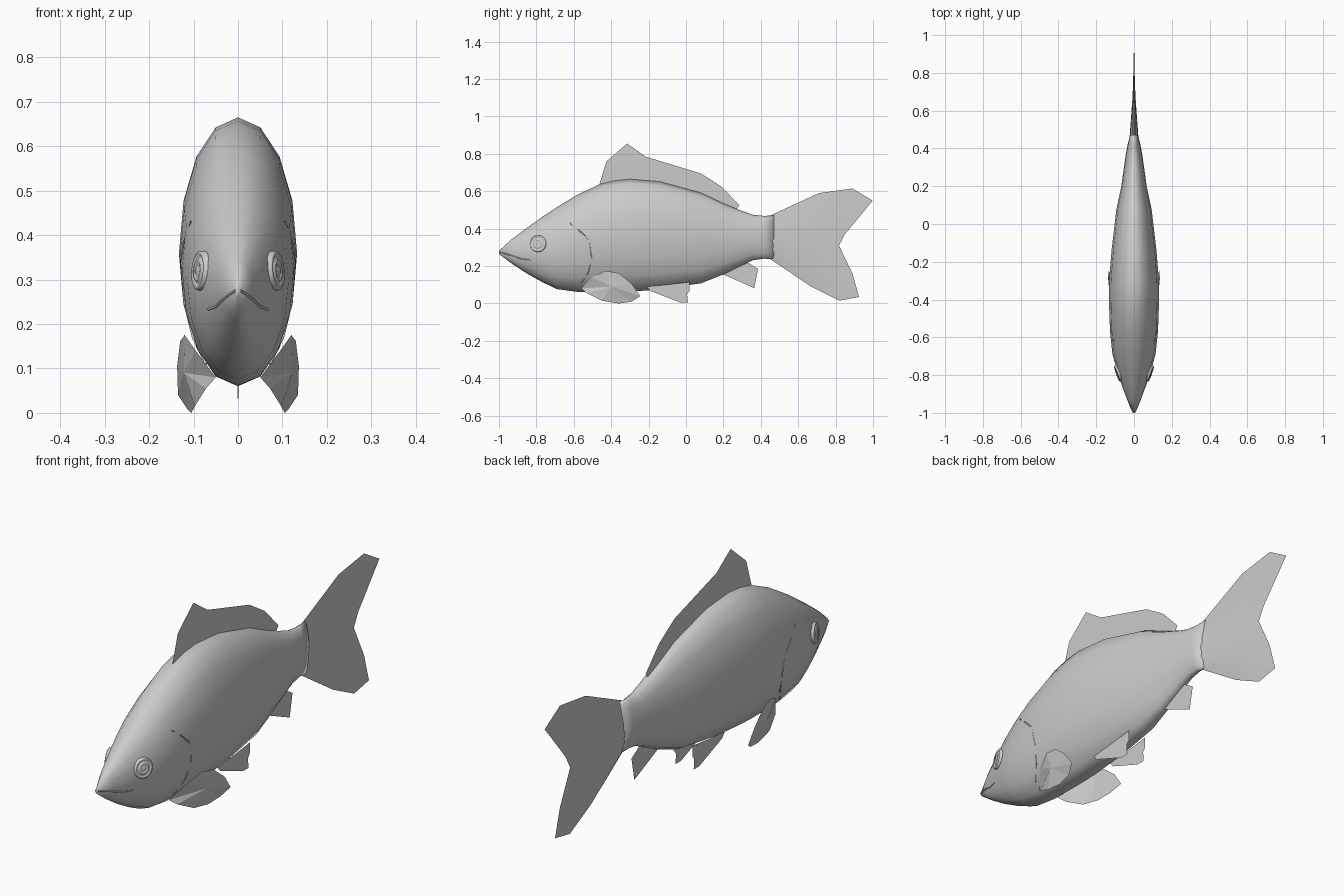
import bpy, bmesh, math
from mathutils import Vector, Matrix

if "Cube" in bpy.data.objects:
    bpy.data.objects.remove(bpy.data.objects["Cube"])


def make(name, verts, faces, smooth=True):
    me = bpy.data.meshes.new(name)
    me.from_pydata([tuple(v) for v in verts], [], faces)
    bm = bmesh.new()
    bm.from_mesh(me)
    bmesh.ops.recalc_face_normals(bm, faces=bm.faces)
    bm.to_mesh(me)
    bm.free()
    ob = bpy.data.objects.new(name, me)
    bpy.context.collection.objects.link(ob)
    for p in me.polygons:
        p.use_smooth = smooth
    return ob


# Body sections: y, top z, bottom z, half width
SECT = [(-1, .282, .264, .004), (-.93, .345, .212, .036), (-.85, .405, .16, .066),
        (-.77, .462, .115, .092), (-.69, .515, .077, .114), (-.58, .582, .062, .126),
        (-.46, .638, .06, .131), (-.38, .657, .06, .133), (-.3, .665, .063, .132),
        (-.14, .652, .075, .119), (.08, .592, .108, .093), (.2, .535, .155, .067),
        (.29, .498, .2, .055), (.36, .474, .232, .045), (.42, .468, .24, .034),
        (.47, .472, .235, .022)]
N = 16
verts, faces = [], []
for y, t, b, w in SECT:
    for i in range(N):
        a = 2 * math.pi * i / N
        verts.append((w * math.sin(a), y, (t + b) / 2 + (t - b) / 2 * math.cos(a)))
for s in range(len(SECT) - 1):
    for i in range(N):
        j = (i + 1) % N
        faces.append((s * N + i, s * N + j, s * N + N + j, s * N + N + i))
faces += [tuple(range(N)), tuple(range(len(verts) - N, len(verts)))]
make("body", verts, faces)


def surface_x(y, z):
    """Half width of the body at a given y and z."""
    for p, q in zip(SECT, SECT[1:]):
        if y <= q[0]:
            f = (y - p[0]) / (q[0] - p[0])
            t, b, w = (p[k] + (q[k] - p[k]) * f for k in (1, 2, 3))
            c = (z - (t + b) / 2) / ((t - b) / 2)
            return w * math.sqrt(max(0, 1 - c * c)) * .985
    return 0


# Tail: rows from upper edge to lower edge, each root / middle / trailing edge
ROWS = [[(.45, .47), (.71, .59), (.89, .615)], [(.45, .42), (.72, .50), (.998, .55)],
        [(.45, .38), (.68, .41), (.85, .37)], [(.45, .34), (.67, .32), (.818, .31)],
        [(.45, .30), (.68, .22), (.89, .16)], [(.45, .265), (.67, .14), (.925, .035)],
        [(.45, .237), (.67, .09), (.82, .015)]]
verts, faces = [], []
for side in (1, -1):
    base = len(verts)
    for r, row in enumerate(ROWS):
        for c, (y, z) in enumerate(row):
            edge = math.sin(math.pi * r / 6)
            verts.append((side * (.024, .008, 0)[c] * edge, y, z))
    for r in range(6):
        for c in range(2):
            k = base + r * 3 + c
            faces.append((k, k + 1, k + 4, k + 3))
make("tail_fin", verts, faces)


# Flat fins
def flat_fin(name, pts, x=0.0):
    make(name, [(x, y, z) for y, z in pts], [tuple(range(len(pts)))], False)


flat_fin("dorsal_fin", [(-.465, .63), (-.425, .76), (-.315, .855), (-.215, .785),
                        (.08, .695), (.19, .625), (.285, .525), (.26, .49),
                        (.08, .57), (-.14, .63), (-.3, .64)])
flat_fin("anal_fin", [(.2, .155), (.365, .082), (.385, .185), (.32, .225), (.25, .21)])

# Paired fins, eyes, mouth and gill lines
PECTORAL = [(.05, -.56, .08), (.095, -.5, .14), (.12, -.43, .175), (.13, -.36, .162),
            (.137, -.29, .105), (.135, -.245, .04), (.115, -.29, .01),
            (.105, -.36, 0), (.097, -.45, .015), (.072, -.53, .055)]
PELVIC = [(-.21, .09), (-.19, .067), (-.03, .005), (.01, .005), (.006, .05),
          (.02, .068), (.02, .115), (-.1, .1)]
EYE = [(.045, -.006), (.044, .006), (.039, .009), (.034, .004), (.027, .005),
       (.024, .010), (.018, .009), (.015, .006), (.008, .011)]
MOUTH = [(-.998, .275), (-.97, .268), (-.93, .255), (-.88, .239), (-.83, .233)]
GILL = [(-.62, .43), (-.56, .38), (-.52, .34), (-.505, .25), (-.52, .17), (-.56, .11)]


def crease(name, pts, side, radius):
    """Thin raised line lying on the body."""
    cu = bpy.data.curves.new(name, 'CURVE')
    cu.dimensions = '3D'
    cu.bevel_depth = radius
    cu.bevel_resolution = 1
    sp = cu.splines.new('POLY')
    sp.points.add(len(pts) - 1)
    for p, (y, z) in zip(sp.points, pts):
        p.co = (side * surface_x(y, z), y, z, 1)
    bpy.context.collection.objects.link(bpy.data.objects.new(name, cu))


for side, tag in ((1, "right"), (-1, "left")):
    ring = [(side * x, y, z) for x, y, z in PECTORAL]
    n = len(ring)
    make("pectoral_fin_" + tag, ring + [(side * .122, -.4, .09)],
         [(i, (i + 1) % n, n) for i in range(n)], False)
    flat_fin("pelvic_fin_" + tag, PELVIC, side * .045)

    # Eye: ringed disc facing outward
    rot = Vector((side * .93, -.33, .08)).to_track_quat('Z', 'Y').to_matrix()
    centre = Vector((side * (surface_x(-.79, .32) + .001), -.79, .32))
    S = 20
    ev = [centre + rot @ Vector((r * math.cos(2 * math.pi * i / S),
                                 r * math.sin(2 * math.pi * i / S), h))
          for r, h in EYE for i in range(S)]
    ef = [(k * S + i, k * S + (i + 1) % S, k * S + S + (i + 1) % S, k * S + S + i)
          for k in range(len(EYE) - 1) for i in range(S)]
    ef.append(tuple(range(len(ev) - S, len(ev))))
    make("eye_" + tag, ev, ef)

    crease("mouth_line_" + tag, MOUTH, side, .003)
    crease("gill_line_" + tag, GILL, side, .003)
